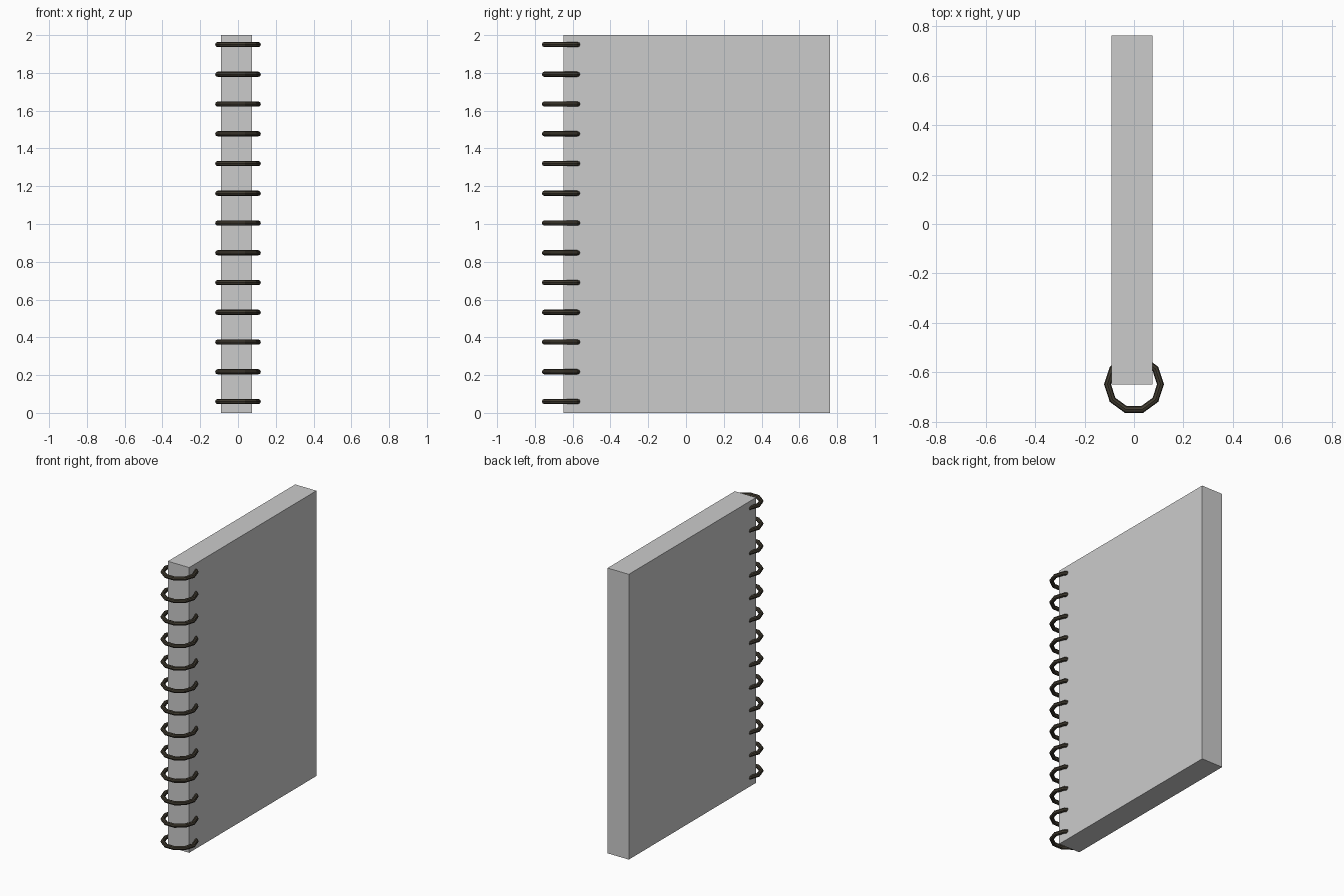
import bpy
from math import radians

if "Cube" in bpy.data.objects:
    bpy.data.objects.remove(bpy.data.objects["Cube"], do_unlink=True)


def material(name, rgb):
    mat = bpy.data.materials.new(name)
    mat.use_nodes = True
    colour = (*rgb, 1)
    mat.diffuse_color = colour
    mat.node_tree.nodes["Principled BSDF"].inputs["Base Color"].default_value = colour
    return mat


paper = material("paper grey", (0.6, 0.6, 0.6))
wire = material("dark wire", (0.052, 0.044, 0.03))

# Page block
front, back, left, right, height = -0.648, 0.762, 0.075, -0.09, 2.0
bpy.ops.mesh.primitive_cube_add(
    size=1, location=((left + right) / 2, (front + back) / 2, height / 2))
pages = bpy.context.object
pages.name = "page_block"
pages.scale = (left - right, back - front, height)
bpy.ops.object.transform_apply(location=False, rotation=False, scale=True)
pages.data.materials.append(paper)

# Binding rings along the spine, sharing one ten-sided mesh
RINGS, LOWEST, PITCH = 13, 0.06, 0.1575
bpy.ops.mesh.primitive_torus_add(
    major_segments=10, minor_segments=8, major_radius=0.107, minor_radius=0.014,
    location=(0, front, LOWEST))
ring = bpy.context.object
ring.name = "binding_ring_1"
ring.data.materials.append(wire)
bpy.ops.object.shade_smooth_by_angle(angle=radians(30))
for i in range(1, RINGS):
    copy = ring.copy()
    copy.name = f"binding_ring_{i + 1}"
    copy.location.z = LOWEST + i * PITCH
    bpy.context.collection.objects.link(copy)
